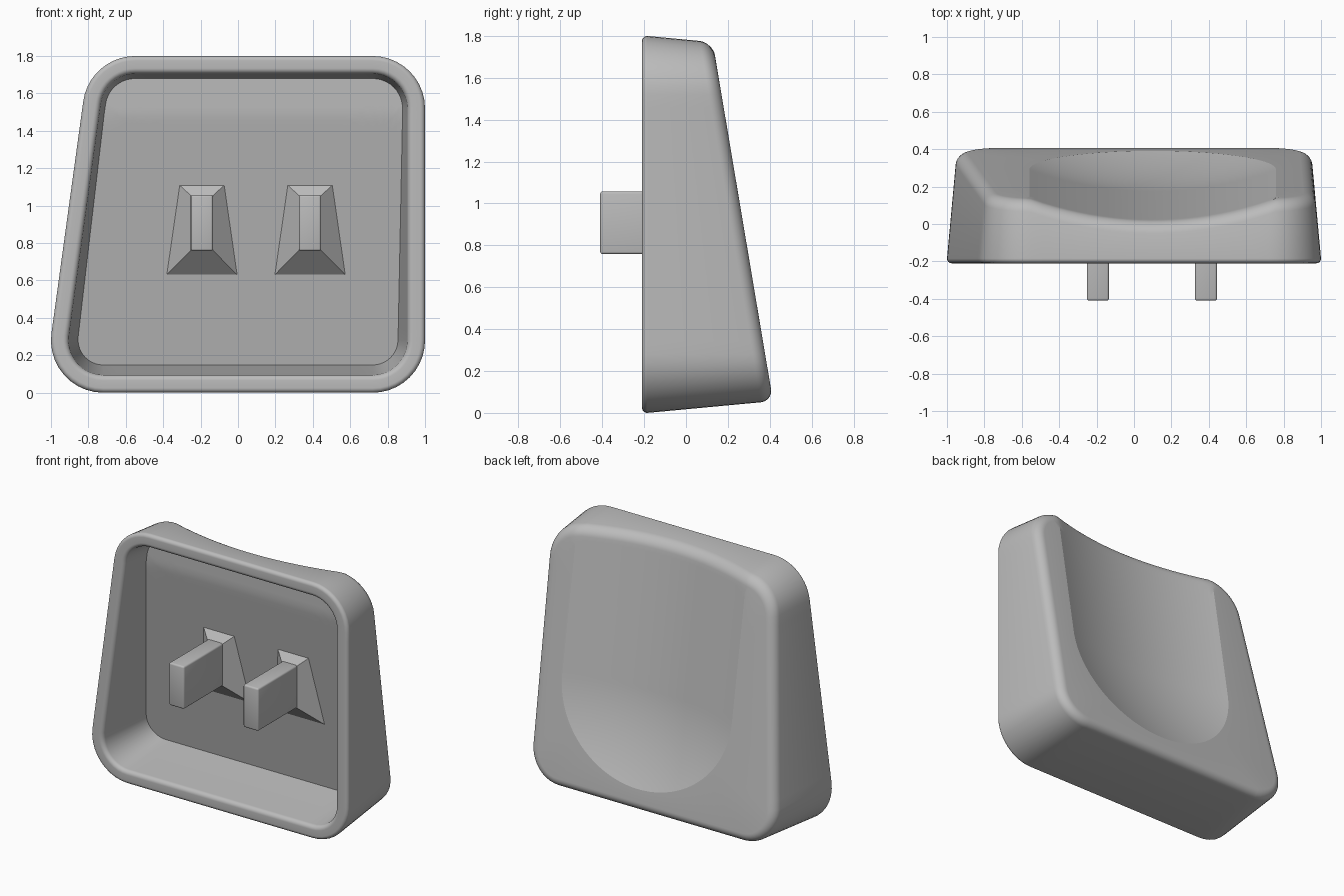
import bpy, bmesh, math
from mathutils import Vector

cube = bpy.data.objects.get("Cube")
if cube:
    bpy.data.objects.remove(cube, do_unlink=True)

# One plain grey plastic
grey = bpy.data.materials.new("grey_plastic")
grey.use_nodes = True
color = (0.5, 0.5, 0.5, 1)
grey.diffuse_color = color
grey.node_tree.nodes["Principled BSDF"].inputs["Base Color"].default_value = color

FRONT, RADIUS, BEVEL, STEPS = -0.21, 0.28, 0.06, 8
SCOOP_X, SCOOP_Z, SCOOP_W, SCOOP_H, SCOOP_D = 0.1, 0.8, 0.66, 0.6, 0.115


def scoop_distance(x, z):
    """0 on the scoop axis, 1 on its border (straight above, round below)."""
    return math.hypot((x - SCOOP_X) / SCOOP_W, min(0, (z - SCOOP_Z) / SCOOP_H))


def back(x, z):
    return 0.425 - 0.168 * z - SCOOP_D * max(0, 1 - scoop_distance(x, z) ** 2)


def floor(x, z):
    return max(0.25 - 0.168 * z, 0.0)


# Rounded outline as (arc centre, outward direction) pairs
def make_outline():
    tilt = math.degrees(math.atan2(0.17, 1.24))
    corners = [((0.72, 0.28), -90, 0), ((0.72, 1.52), 0, 90),
               ((-0.55, 1.52), 90, 180 - tilt), ((-0.72, 0.28), 180 - tilt, 270)]
    pts = []
    for i, (c, a0, a1) in enumerate(corners):
        c, nxt = Vector(c), Vector(corners[(i + 1) % 4][0])
        for k in range(11):
            a = math.radians(a0 + (a1 - a0) * k / 10)
            n = Vector((math.cos(a), math.sin(a)))
            pts.append((c, n))
        pts += [(c.lerp(nxt, k / 20), n) for k in range(1, 20)]
    return pts


OUTLINE = make_outline()


def ring(inset, depth, draft=0.088):
    """Outline moved inwards by inset plus draft, at y = depth(x, z)."""
    out = []
    for c, n in OUTLINE:
        p = c + n * (RADIUS - inset)
        p = c + n * (RADIUS - inset - draft * (depth(*p) - FRONT))
        out.append(Vector((p.x, depth(*p), p.y)))
    return out


def fill_rings(edge, surface, steps, fraction):
    """Rings shrinking from an edge to the scoop centre along a surface."""
    rings = []
    for k in range(steps):
        loop = []
        for p in edge:
            f = fraction(p) * (1 - k / steps)
            x = SCOOP_X + (p.x - SCOOP_X) * f
            z = SCOOP_Z + (p.z - SCOOP_Z) * f
            loop.append(Vector((x, surface(x, z), z)))
        rings.append(loop)
    return rings


def finish(name, bm, angle):
    bmesh.ops.recalc_face_normals(bm, faces=bm.faces)
    mesh = bpy.data.meshes.new(name)
    bm.to_mesh(mesh)
    bm.free()
    mesh.materials.append(grey)
    obj = bpy.data.objects.new(name, mesh)
    bpy.context.collection.objects.link(obj)
    bpy.ops.object.select_all(action='DESELECT')
    obj.select_set(True)
    bpy.context.view_layer.objects.active = obj
    bpy.ops.object.shade_smooth_by_angle(angle=math.radians(angle))
    return obj


def quarter(r):
    """Steps of a quarter round as (sideways, along) offsets."""
    for k in range(STEPS + 1):
        a = math.pi / 2 * k / STEPS
        yield r * (1 - math.cos(a)), r * (1 - math.sin(a))


def level(y):
    return lambda x, z: y


# Shell: floor, inner wall, rounded rim, outer wall, rounded back edge, scooped back
floor_edge = ring(0.095, floor, 0.12)
inner = fill_rings(floor_edge, floor, 24, lambda p: 1)[::-1]
rim = [ring(0.095 - s, level(FRONT + a), 0) for s, a in quarter(0.03)]
rim += [ring(s, level(FRONT + a), 0) for s, a in reversed(list(quarter(0.025)))]
outer = [ring(s, lambda x, z, a=a: back(x, z) - a) for s, a in quarter(BEVEL)]


def scoop_fraction(p):
    return min(0.97, 1 / max(scoop_distance(p.x, p.z), 0.01))


outer += fill_rings(outer[-1], back, 24, scoop_fraction)

bm = bmesh.new()
loops = [[bm.verts.new(p) for p in r] for r in inner + rim + outer]
count = len(OUTLINE)
for a, b in zip(loops, loops[1:]):
    for i in range(count):
        j = (i + 1) % count
        bm.faces.new((a[i], a[j], b[j], b[i]))
for loop, surface in ((loops[0], floor), (loops[-1], back)):
    tip = bm.verts.new((SCOOP_X, surface(SCOOP_X, SCOOP_Z), SCOOP_Z))
    for i in range(count):
        bm.faces.new((loop[i], loop[(i + 1) % count], tip))
finish("cap_shell", bm, 16)

# Two prongs, each with a flared foot on the inner floor
for side, cx in (("right", -0.193), ("left", 0.385)):
    bm = bmesh.new()
    bmesh.ops.create_cube(bm, size=1)
    for v in bm.verts:
        v.co = (cx + v.co.x * 0.118, -0.18 + v.co.y * 0.46, 0.908 + v.co.z * 0.3)
    bmesh.ops.bevel(bm, geom=bm.edges[:], offset=0.012, segments=3, affect='EDGES', profile=0.5)
    finish(side + "_prong", bm, 40)

    bm = bmesh.new()
    top = [(-0.06, 0.76), (0.06, 0.76), (0.06, 1.055), (-0.06, 1.055)]
    base = [(-0.192, 0.627), (0.192, 0.627), (0.122, 1.112), (-0.122, 1.112)]
    upper = [bm.verts.new((cx + x, 0.02, z)) for x, z in top]
    lower = [bm.verts.new((cx + x, floor(x, z) + 0.003, z)) for x, z in base]
    bm.faces.new(upper)
    bm.faces.new(lower)
    for i in range(4):
        j = (i + 1) % 4
        bm.faces.new((upper[i], upper[j], lower[j], lower[i]))
    finish(side + "_prong_foot", bm, 10)
